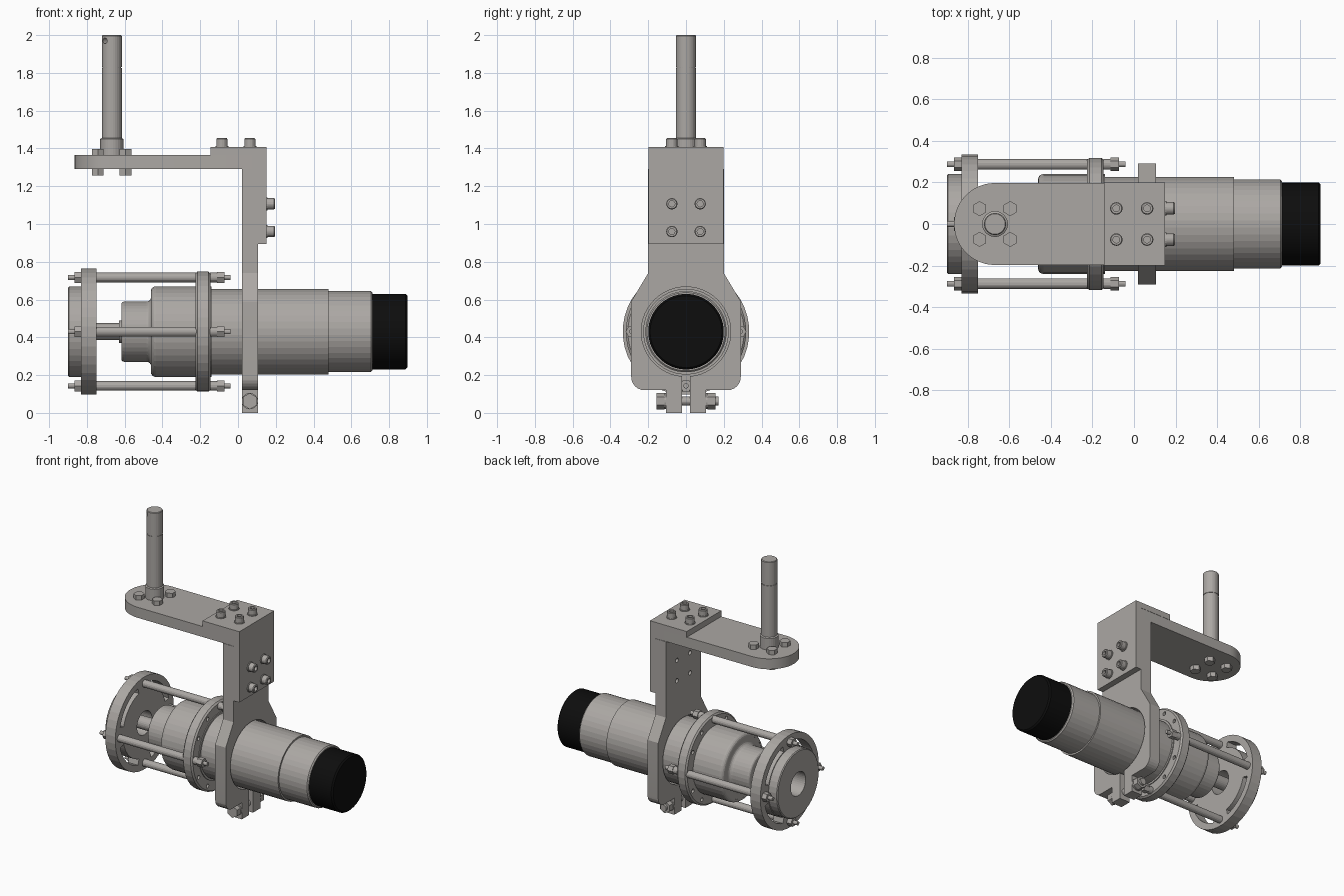
import bpy, bmesh, math
from mathutils import Vector, Matrix

if "Cube" in bpy.data.objects:
    bpy.data.objects.remove(bpy.data.objects["Cube"])

def mat(name, c):
    m = bpy.data.materials.new(name)
    m.diffuse_color = (*c, 1)
    m.use_nodes = True
    m.node_tree.nodes["Principled BSDF"].inputs["Base Color"].default_value = m.diffuse_color
    return m

STEEL = mat("warm grey metal", (0.41, 0.39, 0.37))
BLACK = mat("black rubber", (0.004, 0.004, 0.004))
CZ = 0.43   # height of the main axis

def finish(name, bm, m=STEEL, bevel=0, smooth=True):
    bmesh.ops.remove_doubles(bm, verts=bm.verts, dist=1e-5)
    bmesh.ops.recalc_face_normals(bm, faces=bm.faces)
    me = bpy.data.meshes.new(name)
    bm.to_mesh(me)
    bm.free()
    me.materials.append(m)
    ob = bpy.data.objects.new(name, me)
    bpy.context.collection.objects.link(ob)
    if bevel:
        b = ob.modifiers.new("bevel", 'BEVEL')
        b.width, b.segments, b.limit_method = bevel, 2, 'ANGLE'
    return ob

def lathe(bm, profile, origin=(0, 0, 0), axis=(1, 0, 0), seg=40):
    """Closed revolve of (distance, radius) points about an axis."""
    rot = Vector((0, 0, 1)).rotation_difference(Vector(axis)).to_matrix()
    rings = []
    for t, r in profile:
        if r == 0:
            rings.append([bm.verts.new(rot @ Vector((0, 0, t)) + Vector(origin))] * seg)
        else:
            rings.append([bm.verts.new(rot @ Vector((r * math.cos(a), r * math.sin(a), t)) + Vector(origin))
                          for a in (2 * math.pi * (i + .5) / seg for i in range(seg))])
    for k, A in enumerate(rings):
        B = rings[(k + 1) % len(rings)]
        for i in range(seg):
            j = (i + 1) % seg
            f = list(dict.fromkeys((A[i], A[j], B[j], B[i])))
            if len(f) > 2:
                bm.faces.new(f)

def rod(bm, a, b, r, origin=(0, 0, 0), axis=(1, 0, 0), seg=16):
    lathe(bm, [(a, 0), (a, r), (b, r), (b, 0)], origin, axis, seg)

def prism(bm, pts, lo, hi, place):
    """Extrude a 2D outline; place(u, v, w) gives the 3D point."""
    A = [bm.verts.new(place(u, v, lo)) for u, v in pts]
    B = [bm.verts.new(place(u, v, hi)) for u, v in pts]
    bm.faces.new(A)
    bm.faces.new(B[::-1])
    n = len(pts)
    for i in range(n):
        bm.faces.new((A[i], A[(i + 1) % n], B[(i + 1) % n], B[i]))

def arc(cx, cy, r, a0, a1, n):
    return [(cx + r * math.cos(math.radians(a0 + (a1 - a0) * i / n)),
             cy + r * math.sin(math.radians(a0 + (a1 - a0) * i / n))) for i in range(n + 1)]

def cut(ob, bm):
    c = finish(ob.name + "_cutter", bm)
    c.hide_render = True
    c.display_type = 'WIRE'
    c.hide_set(True)
    d = ob.modifiers.new("cut", 'BOOLEAN')
    d.object, d.operation, d.solver = c, 'DIFFERENCE', 'EXACT'

yz = lambda u, v, w: Vector((w, u, v))
xz = lambda u, v, w: Vector((u, w, v))
xy = lambda u, v, w: Vector((u, v, w))
O = (0, 0, CZ)

# Main stepped body with output boss and shaft
bm = bmesh.new()
prof = [(-.63, 0), (-.63, .06), (-.618, .06), (-.618, .145)]
prof += arc(-.603, .145, .015, 180, 90, 3)
prof += [(-.485, .16)] + arc(-.485, .185, .025, -90, 0, 4) + [(-.46, .215)]
prof += arc(-.435, .215, .026, 180, 90, 4)
prof += [(-.14, .241), (-.14, .227), (.48, .227), (.48, .215), (.703, .215), (.711, .207), (.711, 0)]
lathe(bm, prof, O, seg=40)
finish("stepped_body", bm)
bm = bmesh.new()
rod(bm, -.79, -.62, .045, O, seg=24)
finish("output_shaft", bm)

# Black end cap
bm = bmesh.new()
lathe(bm, [(.70, 0), (.70, .2), (.887, .2), (.897, .19), (.897, 0)], O, seg=48)
finish("end_cap", bm, BLACK)

# Rear wheel flange with hub and arc slots
bm = bmesh.new()
lathe(bm, [(-.9, .085), (-.9, .234), (-.894, .24), (-.83, .24), (-.83, .335), (-.75, .335), (-.75, .085)], O)
wheel = finish("wheel_flange", bm)
bm = bmesh.new()
for k in range(4):
    c = 45 + 90 * k
    prism(bm, arc(0, CZ, .288, c - 30, c + 30, 12) + arc(0, CZ, .246, c + 30, c - 30, 12), -.86, -.7, yz)
cut(wheel, bm)

# Middle flange ring with small holes
bm = bmesh.new()
lathe(bm, [(-.225, .235), (-.225, .308), (-.215, .319), (-.157, .319), (-.146, .308), (-.146, .235)], O)
ring = finish("middle_flange", bm)
bm = bmesh.new()
for k in range(4):
    for d in (30, 60):
        a = math.radians(90 * k + d)
        rod(bm, -.3, -.1, .014, (0, .28 * math.cos(a), CZ + .28 * math.sin(a)), seg=12)
cut(ring, bm)

# Four tie studs with hex nuts
for k in range(4):
    a = math.pi / 2 * k
    p = (0, .287 * math.cos(a), CZ + .287 * math.sin(a))
    bm = bmesh.new()
    rod(bm, -.755, -.22, .026, p)
    rod(bm, -.9, -.04, .014, p, seg=12)
    for x0, x1, r, s in ((-.865, -.829, .033, 6), (-.147, -.112, .026, 16), (-.112, -.072, .033, 6)):
        rod(bm, x0, x1, r, p, seg=s)
    finish(f"tie_stud_{k + 1}", bm)

# Clamp plate: column, bore, slot and two lugs in one outline
g, R = .022, .237
half = [(g, 0), (.105, 0), (.105, .12)] + arc(.22, .19, .07, -90, 0, 6) + [(.29, .59), (.2, .74), (.2, 1.29)]
off = math.degrees(math.asin(g / R))
outline = half + [(-y, z) for y, z in half[::-1]] + arc(0, CZ, R, 270 - off, -90 + off, 48)
bm = bmesh.new()
prism(bm, outline, .02, .105, yz)
clamp = finish("clamp_plate", bm)
bm = bmesh.new()
for y in (-.075, .075):
    for z in (.96, 1.107):
        rod(bm, 0, .06, .016, (0, y, z), seg=12)
cut(clamp, bm)

# Clamp bolt across the lugs
bm = bmesh.new()
p = (.0625, 0, .062)
rod(bm, -.13, .172, .024, p, (0, 1, 0))
rod(bm, -.155, -.115, .043, p, (0, 1, 0), 6)
rod(bm, -.115, -.104, .043, p, (0, 1, 0), 20)
rod(bm, .104, .115, .043, p, (0, 1, 0), 20)
rod(bm, .115, .155, .043, p, (0, 1, 0), 6)
finish("clamp_bolt", bm)

# Horizontal arm with rounded end
bm = bmesh.new()
prism(bm, arc(-.668, 0, .197, 90, 270, 24) + [(.105, -.197), (.105, .197)], 1.29, 1.366, xy)
finish("support_arm", bm)

# Angle bracket over arm and column
bm = bmesh.new()
prism(bm, [(-.145, 1.366), (.105, 1.366), (.105, .895), (.15, .895), (.15, 1.408), (-.145, 1.408)], -.199, .199, xz)
finish("angle_bracket", bm)

# Socket-head bolts on both legs of the bracket
def cap_bolt(bm, origin, axis):
    lathe(bm, [(0, 0), (0, .035), (.006, .035), (.006, .03), (.041, .03), (.046, .026),
               (.046, .016), (.022, .016), (.022, 0)], origin, axis, 18)
bm = bmesh.new()
for y in (-.075, .075):
    for x in (-.085, .063):
        cap_bolt(bm, (x, y, 1.408), (0, 0, 1))
    for z in (.96, 1.107):
        cap_bolt(bm, (.15, y, z), (1, 0, 0))
finish("bracket_bolts", bm)

# Vertical mounting post with collar, seam and cross hole
bm = bmesh.new()
lathe(bm, [(1.3, 0), (1.3, .062), (1.45, .062), (1.455, .053), (1.827, .053), (1.827, .05),
           (1.832, .05), (1.832, .053), (1.996, .053), (2, .049), (2, 0)], (-.668, 0, 0), (0, 0, 1), 28)
post = finish("mounting_post", bm)
bm = bmesh.new()
rod(bm, .02, .1, .015, (-.668, 0, 1.97), (-.7, -.714, 0), 12)
cut(post, bm)

# Hex bolts and nuts around the post
bm = bmesh.new()
for x in (-.742, -.595):
    for y in (-.074, .074):
        rod(bm, 1.366, 1.398, .036, (x, y, 0), (0, 0, 1), 6)
        rod(bm, 1.257, 1.291, .036, (x, y, 0), (0, 0, 1), 6)
finish("post_bolts", bm)

# Smooth the round parts while keeping hard edges
for ob in bpy.data.objects:
    ob.select_set(not ob.hide_render)
bpy.context.view_layer.objects.active = post
bpy.ops.object.shade_smooth_by_angle(angle=math.radians(8))
